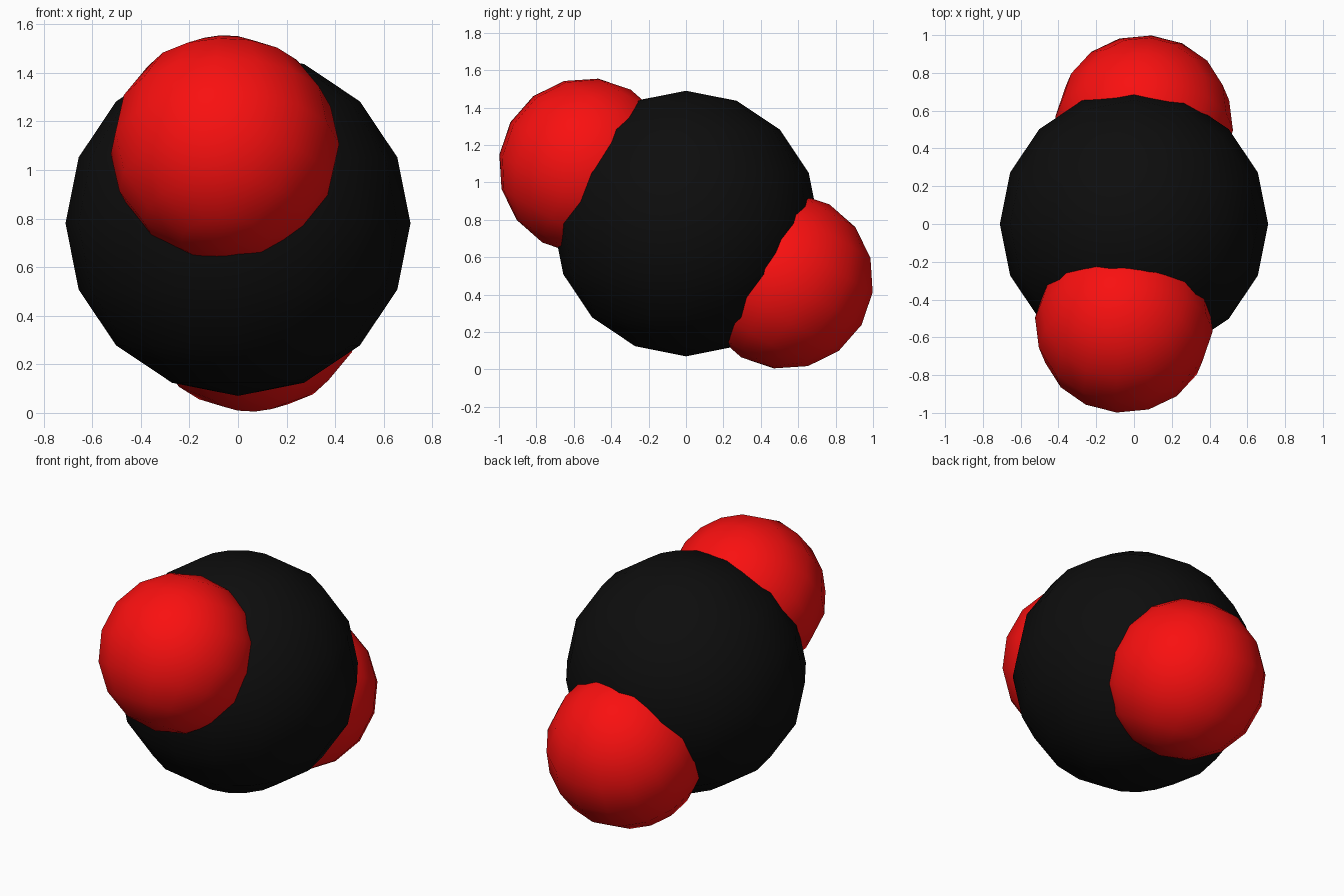
import bpy
from math import radians
from mathutils import Matrix, Vector

if "Cube" in bpy.data.objects:
    bpy.data.objects.remove(bpy.data.objects["Cube"])

CENTRE = Vector((0, 0, 0.78))
TILT = Matrix.Rotation(radians(-30), 4, 'X') @ Matrix.Rotation(radians(-5), 4, 'Z')
BOND = 0.616


def material(name, colour):
    mat = bpy.data.materials.new(name)
    mat.diffuse_color = (*colour, 1)
    mat.use_nodes = True
    mat.node_tree.nodes["Principled BSDF"].inputs["Base Color"].default_value = mat.diffuse_color
    return mat


def ball(name, location, radius, mat, rotation=(0, 0, 0)):
    bpy.ops.mesh.primitive_uv_sphere_add(segments=16, ring_count=8, radius=radius,
                                         location=location, rotation=rotation)
    obj = bpy.context.object
    obj.name = name
    obj.data.materials.append(mat)
    bpy.ops.object.shade_smooth()


black = material("black", (0.004, 0.004, 0.004))
red = material("red", (0.95, 0.005, 0.005))

# Large central atom
ball("carbon_atom", CENTRE, 0.71, black)

# Two smaller atoms on opposite ends of the tilted axis
for name, side in (("oxygen_atom_front", -1), ("oxygen_atom_back", 1)):
    offset = TILT.to_3x3() @ Vector((0, side * BOND, 0))
    ball(name, CENTRE + offset, 0.472, red, TILT.to_euler())
